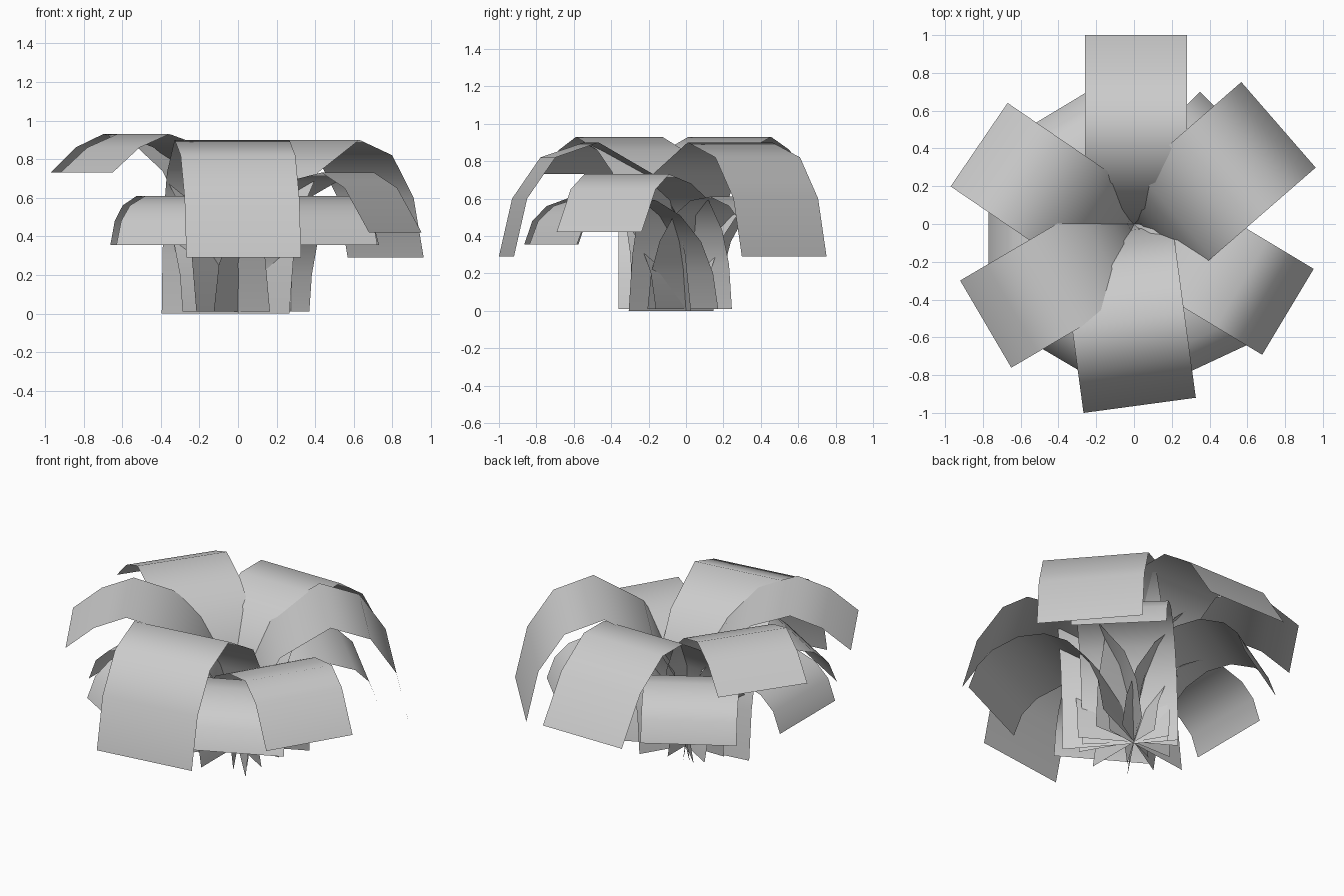
import bpy
import math

if "Cube" in bpy.data.objects:
    bpy.data.objects.remove(bpy.data.objects["Cube"])


def leaf(name, angle, tip_mid, width, profile):
    """Bent rectangular leaf card: profile is (distance outwards, height)."""
    a = math.radians(angle)
    dx, dy = math.cos(a), math.sin(a)
    px, py = -dy, dx
    reach = tip_mid[0] * dx + tip_mid[1] * dy
    side = tip_mid[0] * px + tip_mid[1] * py
    scale = reach / profile[-1][0]
    verts, faces = [], []
    for r, z in profile:
        for s in (side - width / 2, side + width / 2):
            verts.append((r * scale * dx + s * px, r * scale * dy + s * py, z))
    for i in range(len(profile) - 1):
        k = 2 * i
        faces.append((k, k + 2, k + 3, k + 1))
    mesh = bpy.data.meshes.new(name)
    mesh.from_pydata(verts, [], faces)
    mesh.polygons.foreach_set("use_smooth", [True] * len(faces))
    ob = bpy.data.objects.new(name, mesh)
    bpy.context.collection.objects.link(ob)


# Bend profiles from the root to the tip
drooping = [(0, 0), (.03, .3), (.08, .52), (.2, .73), (.49, .90), (.72, .82), (.87, .6), (.94, .29)]
raised = [(0, 0.01), (.03, .3), (.1, .55), (.22, .74), (.38, .86), (.60, .93), (.78, .86), (.94, .73)]
arched = [(0, 0.01), (.02, .3), (.08, .55), (.22, .75), (.4, .86), (.6, .86), (.82, .71), (1, .44)]
middle = [(0, 0.01), (.03, .25), (.1, .43), (.24, .59), (.42, .68), (.65, .73), (.79, .65), (.937, .42)]
low = [(0, 0.01), (.03, .2), (.1, .37), (.22, .51), (.36, .59), (.52, .61), (.68, .56), (.77, .48), (.82, .355)]

# Upper ring of leaves
leaf("upper_leaf_back", 90, (.01, 1.0), .54, arched)
leaf("upper_leaf_back_right", 41, (.765, .525), .60, drooping)
leaf("upper_leaf_front_right", -31, (.815, -.465), .53, middle)
leaf("upper_leaf_front", -82.3, (.03, -.96), .60, drooping)
leaf("upper_leaf_front_left", -149.6, (-.785, -.53), .535, raised)
leaf("upper_leaf_back_left", 145.7, (-.82, .42), .535, raised)

# Lower ring of leaves
leaf("lower_leaf_front_left", -120.5, (-.385, -.72), .57, low)
leaf("lower_leaf_front_right", -65, (.45, -.71), .60, low)
leaf("lower_leaf_left", 180, (-.77, -.09), .54, low)
leaf("lower_leaf_back_left", 121, (-.43, .59), .54, low)
leaf("lower_leaf_back_right", 45, (.54, .51), .54, low)
